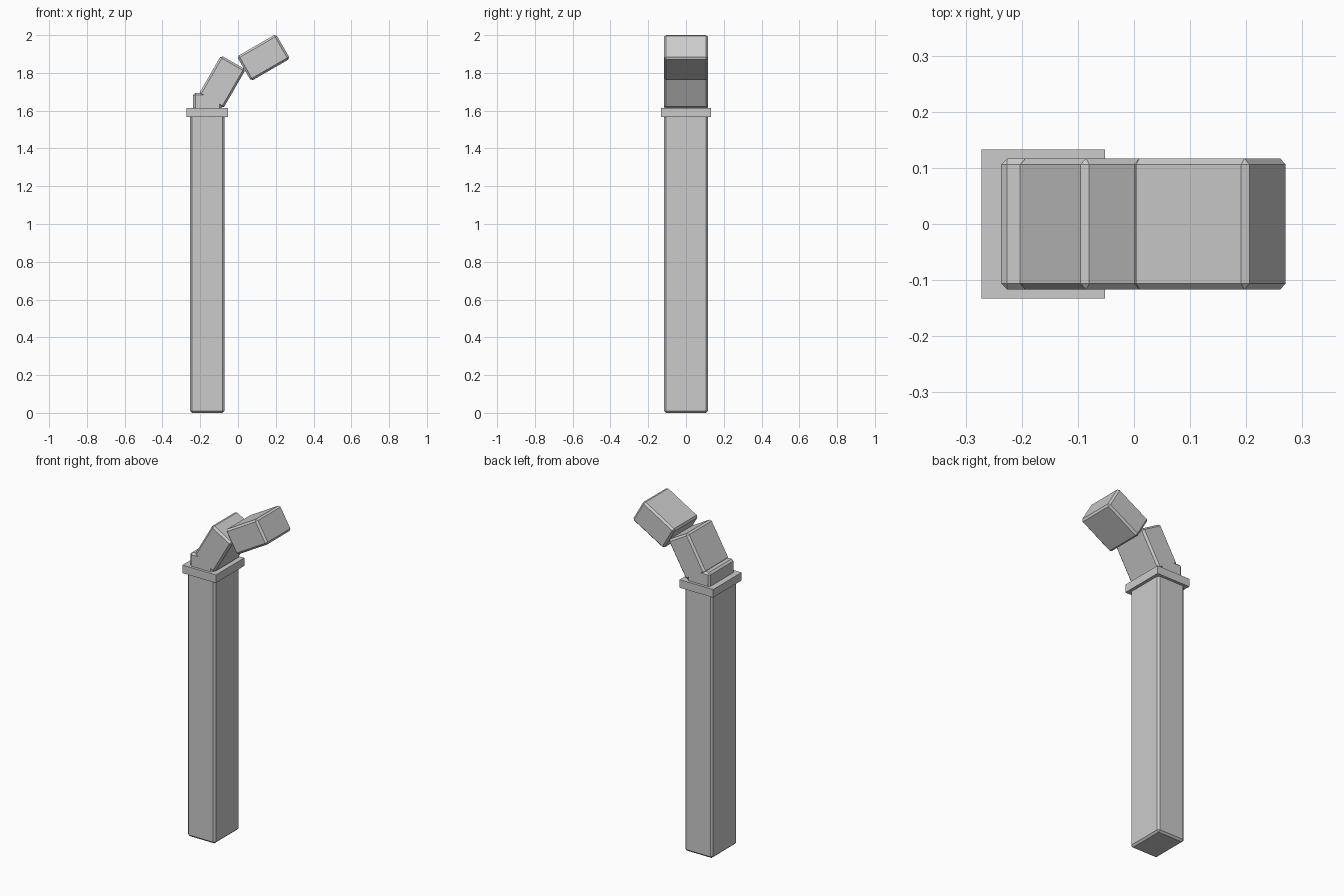
import bpy
import math

if "Cube" in bpy.data.objects:
    bpy.data.objects.remove(bpy.data.objects["Cube"], do_unlink=True)

# One plain grey for the whole post
grey = bpy.data.materials.new("light_grey")
grey.use_nodes = True
colour = (0.6, 0.6, 0.6, 1.0)
grey.diffuse_color = colour
grey.node_tree.nodes["Principled BSDF"].inputs["Base Color"].default_value = colour


def block(name, centre, size, tilt=0, chamfer=0.011):
    """Flat-faced box tilted towards +x, with optional chamfered edges."""
    bpy.ops.mesh.primitive_cube_add(size=1, location=centre)
    obj = bpy.context.object
    obj.name = name
    obj.scale = size
    bpy.ops.object.transform_apply(location=False, rotation=False, scale=True)
    obj.rotation_euler.y = math.radians(tilt)
    obj.data.materials.append(grey)
    if chamfer:
        bevel = obj.modifiers.new("chamfer", "BEVEL")
        bevel.width = chamfer
        bevel.segments = 1
    return obj


AXIS = -0.162                    # x of the upright part
SEGMENT = (0.15, 0.234, 0.238)   # the neck and head share one block size

# Upright post and the square collar around its top
block("post", (AXIS, 0, 0.795), (0.183, 0.234, 1.59))
block("collar", (AXIS, 0, 1.59), (0.22, 0.266, 0.048), chamfer=0)

# Bent top: each block leans thirty degrees further
block("neck_base", (AXIS, 0, 1.574), SEGMENT)
block("neck_middle", (-0.084, 0, 1.752), SEGMENT, tilt=30)
block("head", (0.135, 0, 1.881), SEGMENT, tilt=60)
